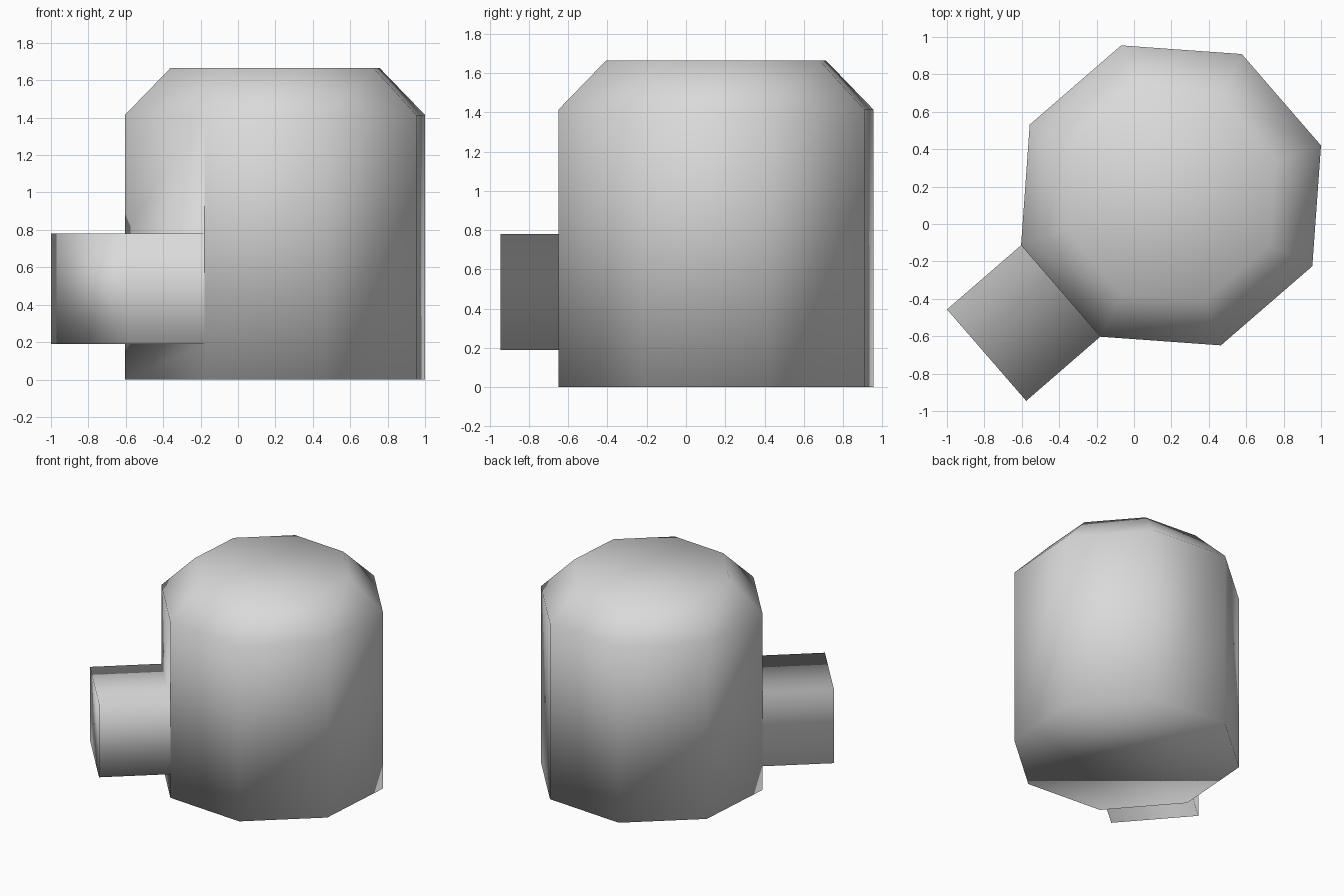
import bpy, bmesh
from math import cos, sin, radians
from mathutils import Vector

old = bpy.data.objects.get("Cube")
if old:
    bpy.data.objects.remove(old, do_unlink=True)

CENTRE = Vector((0.198, 0.153, 0))
RADIUS, TURN, SIDES = 0.845, 18.4, 8
SHOULDER, TOP, TOP_SCALE = 1.415, 1.665, 0.698
BOX_LOW, BOX_HIGH, BOX_DEPTH = 0.19, 0.78, 0.524
BOX_SIDE = 4  # side of the octagon that carries the box

grey = bpy.data.materials.new("light_grey")
grey.use_nodes = True
grey.diffuse_color = (0.7, 0.7, 0.7, 1)
grey.node_tree.nodes["Principled BSDF"].inputs["Base Color"].default_value = grey.diffuse_color

bm = bmesh.new()


def ring(scale, z):
    """Octagon of vertices at one height."""
    points = []
    for i in range(SIDES):
        a = radians(TURN + i * 360 / SIDES)
        points.append(bm.verts.new(CENTRE + Vector((cos(a) * RADIUS * scale, sin(a) * RADIUS * scale, z))))
    return points


# Octagonal body with a chamfered top
base, shoulder, top = ring(1, 0), ring(1, SHOULDER), ring(TOP_SCALE, TOP)
bm.faces.new(list(reversed(base)))
bm.faces.new(top)
for i in range(SIDES):
    j = (i + 1) % SIDES
    bm.faces.new((shoulder[i], shoulder[j], top[j], top[i]))
    if i != BOX_SIDE:
        bm.faces.new((base[i], base[j], shoulder[j], shoulder[i]))

# Box pushed out from the middle of one side
a, b = BOX_SIDE, BOX_SIDE + 1
out = ((base[a].co + base[b].co) / 2 - CENTRE).normalized() * BOX_DEPTH


def box_ring(offset):
    return [bm.verts.new(base[k].co + offset + Vector((0, 0, z)))
            for k, z in ((a, BOX_LOW), (b, BOX_LOW), (b, BOX_HIGH), (a, BOX_HIGH))]


inner, outer = box_ring(Vector()), box_ring(out)
bm.faces.new((base[a], base[b], inner[1], inner[0]))
bm.faces.new((inner[3], inner[2], shoulder[b], shoulder[a]))
for i in range(4):
    j = (i + 1) % 4
    bm.faces.new((inner[i], inner[j], outer[j], outer[i]))
bm.faces.new(outer)

for face in bm.faces:
    face.smooth = True
mesh = bpy.data.meshes.new("body_with_side_box")
bm.to_mesh(mesh)
bm.free()
mesh.materials.append(grey)
body = bpy.data.objects.new("body_with_side_box", mesh)
bpy.context.collection.objects.link(body)
